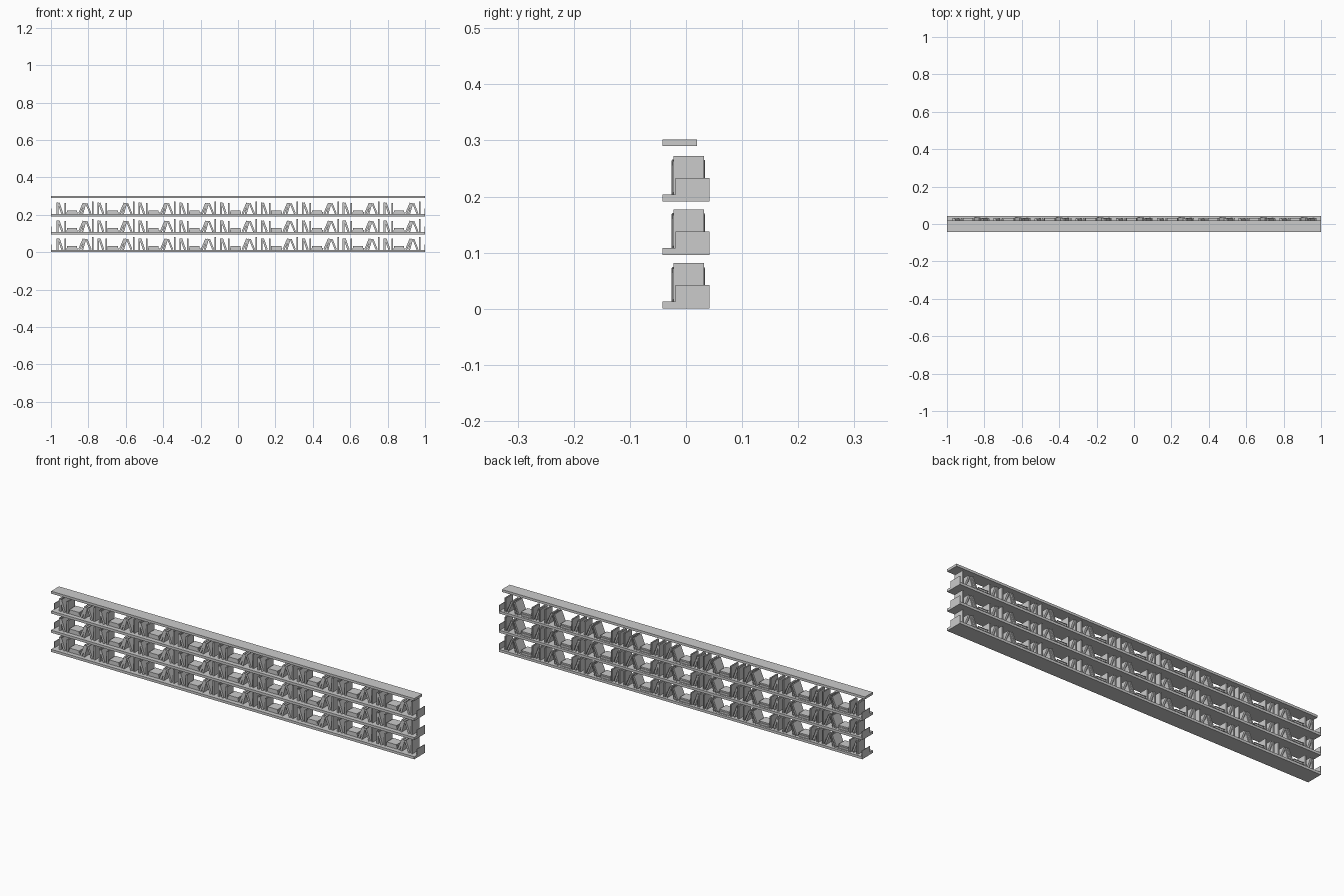
import bpy, bmesh
from math import radians, sin, cos
from mathutils import Matrix, Vector

if "Cube" in bpy.data.objects:
    bpy.data.objects.remove(bpy.data.objects["Cube"])

ROW = 0.0955        # spacing between shelves
PERIOD = 0.2185     # spacing between repeated book groups
T = 0.0125          # board thickness


def add_box(bm, lo, hi, mat=Matrix()):
    lo, hi = Vector(lo), Vector(hi)
    size = hi - lo
    m = mat @ Matrix.Translation((lo + hi) / 2) @ Matrix.Diagonal((*size, 1))
    bmesh.ops.create_cube(bm, size=1, matrix=m)


def finish(bm, name):
    me = bpy.data.meshes.new(name)
    bm.to_mesh(me)
    bm.free()
    ob = bpy.data.objects.new(name, me)
    bpy.context.collection.objects.link(ob)
    return ob


def repeat(ob, count, offset):
    mod = ob.modifiers.new("repeat", 'ARRAY')
    mod.count = count
    mod.use_relative_offset = False
    mod.use_constant_offset = True
    mod.constant_offset_displace = offset


def book(bm, mat, t, h, y0, y1, c=0.0016):
    # two cover boards, spine at the front, inset page block
    for s in (-1, 1):
        a, b = sorted((s * t / 2, s * (t / 2 - c)))
        add_box(bm, (a, y0, 0), (b, y1, h), mat)
    add_box(bm, (-t / 2 + c, y0, 0), (t / 2 - c, y0 + c, h), mat)
    add_box(bm, (-t / 2 + c, y0 + c, 0.002),
            (t / 2 - c, y1 - 0.003, h - 0.002), mat)


def standing(bm, x, t, h, lean=0, y0=-0.022, y1=0.032):
    # x is the bottom centre; positive lean tips the top towards +x
    a = radians(lean)
    lift = t / 2 * abs(sin(a))
    mat = Matrix.Translation((x, 0, T + lift)) @ Matrix.Rotation(a, 4, 'Y')
    book(bm, mat, t, h, y0, y1)


def lying(bm, x, z, t, h, y0=-0.02, y1=0.031):
    mat = Matrix.Translation((x, 0, z + t / 2)) @ Matrix.Rotation(radians(90), 4, 'Y')
    book(bm, mat, t, h, y0, y1)


# three deep shelves
bm = bmesh.new()
add_box(bm, (-1, -0.042, 0), (1, 0.042, T))
repeat(finish(bm, "shelf"), 3, (0, 0, ROW))

# shallower top board
bm = bmesh.new()
add_box(bm, (-1, -0.042, 0.29), (1, 0.02, 0.302))
finish(bm, "top_board")

# thin bracket at each end of every shelf
bm = bmesh.new()
for s in (-1, 1):
    a, b = sorted((s, s * 0.997))
    add_box(bm, (a, -0.019, T), (b, 0.042, 0.042))
repeat(finish(bm, "end_bracket"), 3, (0, 0, ROW))

# one group of books, repeated along the shelf and up the rows
bm = bmesh.new()
standing(bm, 0.005, 0.009, 0.062)
standing(bm, 0.031, 0.011, 0.062, -19, -0.025, 0.030)
standing(bm, 0.046, 0.008, 0.060)
lying(bm, 0.053, T, 0.011, 0.060)
lying(bm, 0.055, T + 0.011, 0.010, 0.054)
standing(bm, 0.121, 0.011, 0.062, 23, -0.023, 0.034)
standing(bm, 0.137, 0.010, 0.060, 16, -0.026, 0.030)
standing(bm, 0.182, 0.010, 0.060, -22, -0.024, 0.033)
standing(bm, 0.194, 0.008, 0.069)
books = finish(bm, "book_group")
# lying books extend from their x towards +x
books.location.x = -0.97
repeat(books, 9, (PERIOD, 0, 0))
repeat(books, 3, (0, 0, ROW))
